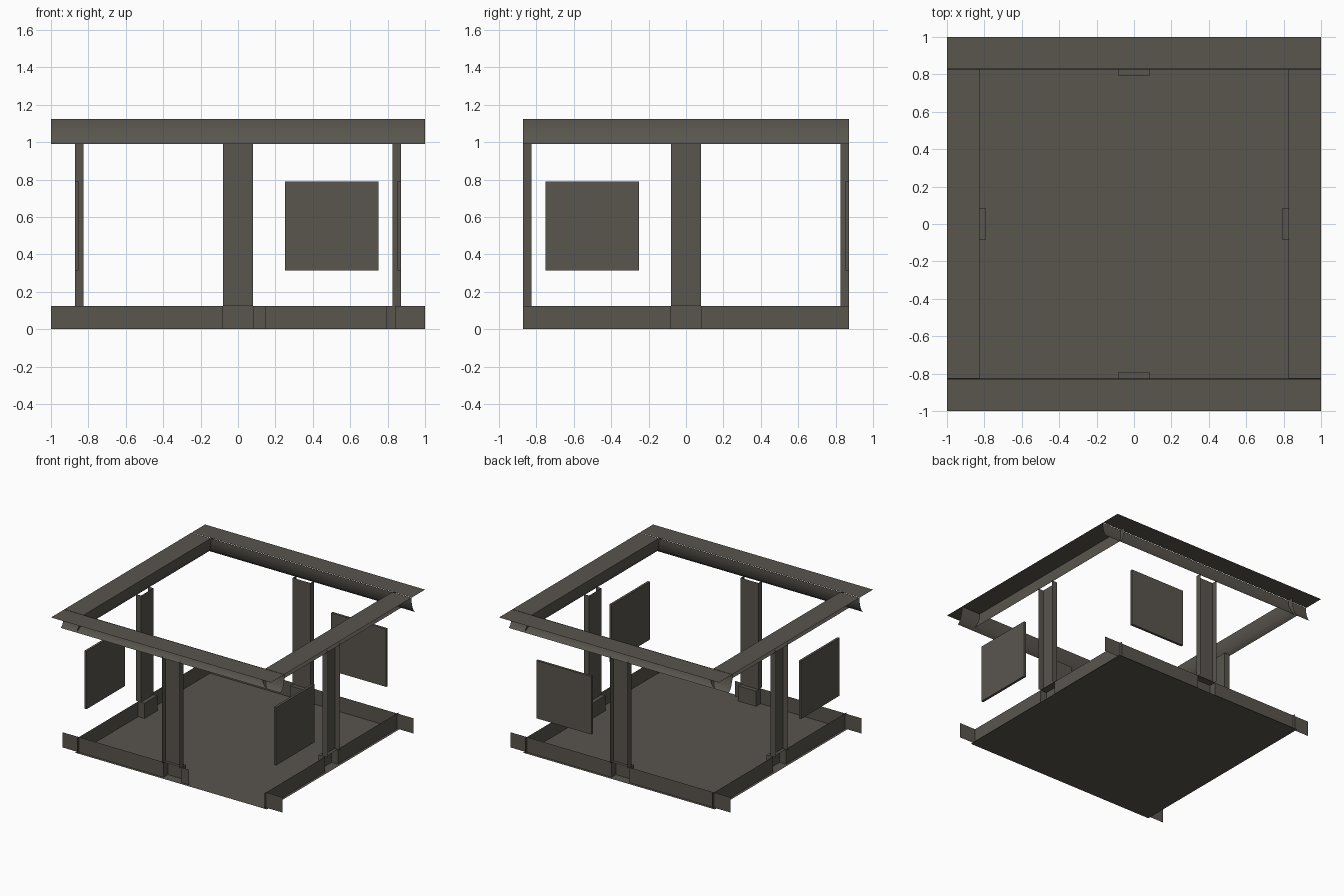
import bpy
import bmesh
from math import radians
from mathutils import Matrix

cube = bpy.data.objects.get("Cube")
if cube:
    bpy.data.objects.remove(cube, do_unlink=True)

mat = bpy.data.materials.new("dark warm grey")
mat.use_nodes = True
COLOUR = (0.10, 0.09, 0.076, 1)
mat.diffuse_color = COLOUR
mat.node_tree.nodes["Principled BSDF"].inputs["Base Color"].default_value = COLOUR

# Side name -> quarter turns from the front; "t" runs along a side, "d" outward
SIDES = {"front": 0, "right_hand": 1, "back": 2, "left_hand": 3}
HALF, INNER, OUTER = 1.0, 0.825, 0.872
BOARD, BASE_H, CROWN_Z, TOP = 0.85, 0.125, 0.99, 1.125
PLINTH_W, POST_W = 0.083, 0.08


def finish(bm, name, turns=0, smooth=False):
    bmesh.ops.rotate(bm, verts=bm.verts, cent=(0, 0, 0),
                     matrix=Matrix.Rotation(radians(90 * turns), 3, 'Z'))
    mesh = bpy.data.meshes.new(name)
    bm.to_mesh(mesh)
    bm.free()
    mesh.materials.append(mat)
    obj = bpy.data.objects.new(name, mesh)
    bpy.context.collection.objects.link(obj)
    if smooth:
        for o in bpy.context.selected_objects:
            o.select_set(False)
        obj.select_set(True)
        bpy.context.view_layer.objects.active = obj
        bpy.ops.object.shade_smooth_by_angle(angle=radians(35))
    return obj


def strip(bm, first, second):
    """Open sheet between two matching rows of points."""
    a = [bm.verts.new(p) for p in first]
    b = [bm.verts.new(p) for p in second]
    for i in range(len(a) - 1):
        bm.faces.new((a[i], b[i], b[i + 1], a[i + 1]))
    return a, b


def run(name, turns, profile, spans, smooth=False):
    """Sweep a (d, z) profile along each span of a side."""
    bm = bmesh.new()
    for t0, t1 in spans:
        strip(bm, [(t0, -d, z) for d, z in profile],
              [(t1, -d, z) for d, z in profile])
    finish(bm, name, turns, smooth)


def channel(name, turns, half, d_in, d_out, z0, z1, cap=False):
    """Upright three-sided channel, open to the outside."""
    plan = [(-half, -d_out), (-half, -d_in), (half, -d_in), (half, -d_out)]
    bm = bmesh.new()
    low, high = strip(bm, [(x, y, z0) for x, y in plan],
                      [(x, y, z1) for x, y in plan])
    if cap:
        bm.faces.new(high)
    finish(bm, name, turns)


def panel(name, turns, t):
    bm = bmesh.new()
    bmesh.ops.create_cube(bm, size=1)
    bmesh.ops.scale(bm, verts=bm.verts, vec=(0.5, 0.02, 0.475))
    bmesh.ops.translate(bm, verts=bm.verts, vec=(t, -0.862, 0.5525))
    finish(bm, name, turns)


# Floor slab
bm = bmesh.new()
bmesh.ops.create_grid(bm, x_segments=1, y_segments=1, size=OUTER)
finish(bm, "floor")

# Cove that steps inward as it rises
cove = [(OUTER, CROWN_Z), (0.855, 1.005), (0.842, 1.03), (0.832, 1.06),
        (INNER, 1.09), (INNER, TOP)]

for side, k in SIDES.items():
    long_side = k % 2 == 0
    reach = HALF if long_side else OUTER

    # Skirting, broken at the plinth and at the front doorway
    spans = [(-reach, -PLINTH_W), (PLINTH_W, reach)]
    if side == "front":
        spans = [spans[0], (PLINTH_W, 0.15), (0.84, reach)]
    run(side + "_skirting", k, [(BOARD, 0), (BOARD, BASE_H)], spans)

    # Post on its plinth
    channel(side + "_plinth", k, PLINTH_W, 0.792, BOARD, 0, BASE_H, cap=True)
    channel(side + "_post", k, POST_W, INNER, OUTER, BASE_H, CROWN_Z + 0.01)

    # Cornice and the flat ceiling border above it
    run(side + "_cornice", k, cove, [(-reach, reach)], smooth=True)
    inner, half = (0.829, HALF) if long_side else (INNER, INNER)
    run(side + "_ceiling_border", k, [(inner, TOP), (HALF, TOP)], [(-half, half)])

# Wall panels on the three closed sides
panel("right_hand_panel", 1, -0.5)
panel("back_panel", 2, -0.5)
panel("left_hand_panel", 3, 0.5)
